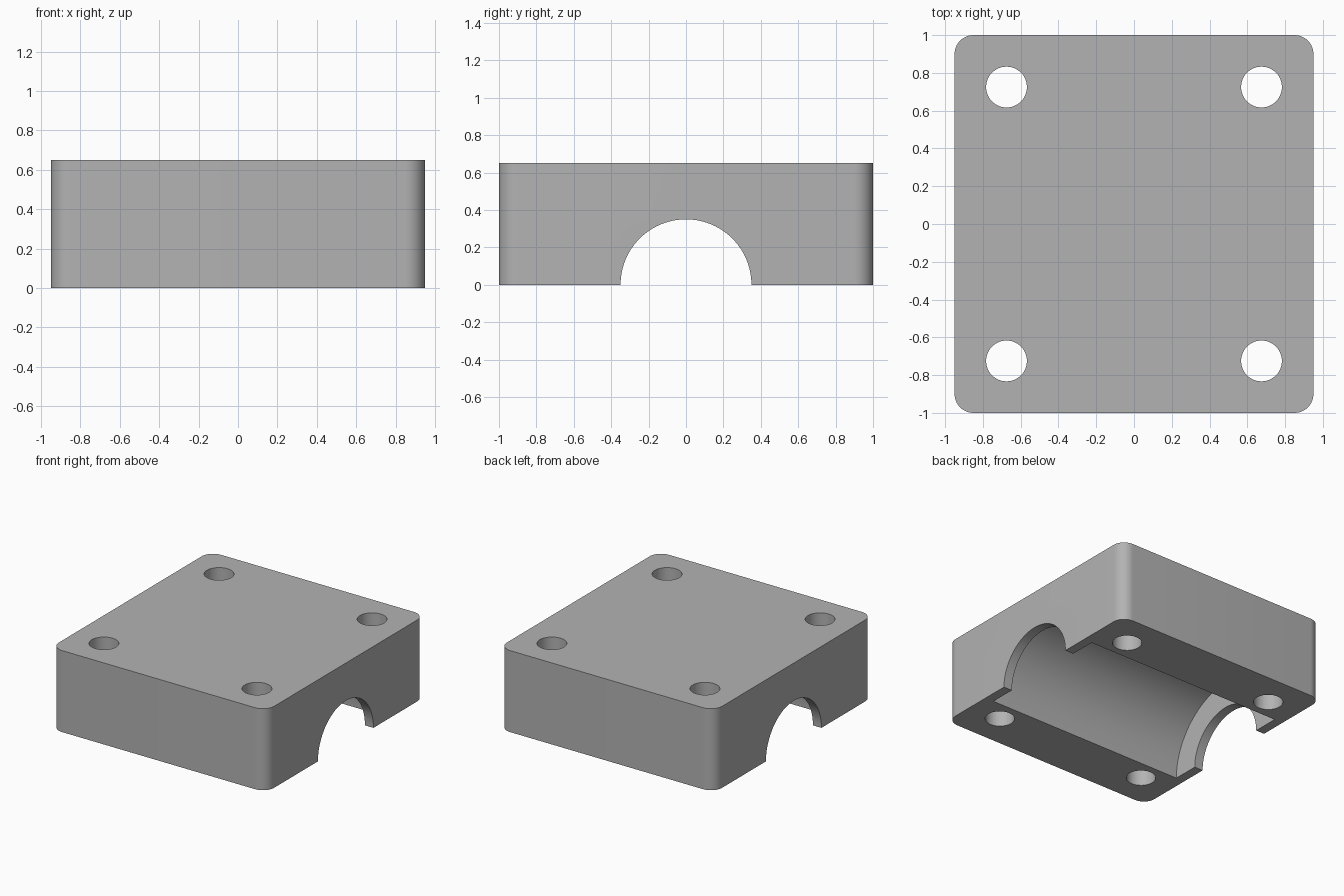
import bpy, bmesh, math

if "Cube" in bpy.data.objects:
    bpy.data.objects.remove(bpy.data.objects["Cube"], do_unlink=True)

WIDTH, DEPTH, HEIGHT = 1.9, 2.0, 0.65
CORNER = 0.1
WALL = 0.075
ARCH_R, BORE_R, HOLE_R = 0.35, 0.56, 0.108
HOLE_X, HOLE_Y = 0.675, 0.725

grey = bpy.data.materials.new("plain grey")
grey.use_nodes = True
colour = (0.45, 0.45, 0.45, 1)
grey.diffuse_color = colour
grey.node_tree.nodes["Principled BSDF"].inputs["Base Color"].default_value = colour


def cylinder(name, radius, length, location, along_x=False, sides=96):
    bpy.ops.mesh.primitive_cylinder_add(
        vertices=sides, radius=radius, depth=length, location=location,
        rotation=(0, math.pi / 2 if along_x else 0, 0))
    obj = bpy.context.object
    obj.name = name
    obj.hide_render = True
    return obj


# Block with rounded upright corners
bm = bmesh.new()
bmesh.ops.create_cube(bm, size=1)
for v in bm.verts:
    v.co = (v.co.x * WIDTH, v.co.y * DEPTH, (v.co.z + 0.5) * HEIGHT)
uprights = [e for e in bm.edges if abs(e.verts[0].co.z - e.verts[1].co.z) > 0.1]
bmesh.ops.bevel(bm, geom=uprights, offset=CORNER, segments=12,
                profile=0.5, affect='EDGES')
mesh = bpy.data.meshes.new("bearing_housing")
bm.to_mesh(mesh)
bm.free()
mesh.materials.append(grey)
housing = bpy.data.objects.new("bearing_housing", mesh)
bpy.context.collection.objects.link(housing)

# Shaft opening, wider inner bore, and four screw holes
cutters = [
    cylinder("shaft_cutter", ARCH_R, WIDTH + 0.4, (0, 0, 0), along_x=True),
    cylinder("bore_cutter", BORE_R, WIDTH - 2 * WALL, (0, 0, 0), along_x=True),
]
for x in (-HOLE_X, HOLE_X):
    for y in (-HOLE_Y, HOLE_Y):
        cutters.append(cylinder("screw_hole_cutter", HOLE_R, HEIGHT * 2,
                                (x, y, HEIGHT / 2), sides=48))

bpy.ops.object.select_all(action='DESELECT')
housing.select_set(True)
bpy.context.view_layer.objects.active = housing
for cutter in cutters:
    mod = housing.modifiers.new(cutter.name, 'BOOLEAN')
    mod.operation = 'DIFFERENCE'
    mod.solver = 'EXACT'
    mod.object = cutter
    bpy.ops.object.modifier_apply(modifier=mod.name)
for cutter in cutters:
    bpy.data.objects.remove(cutter, do_unlink=True)

# Smooth curves, crisp edges
bpy.ops.object.shade_smooth_by_angle(angle=math.radians(30))
